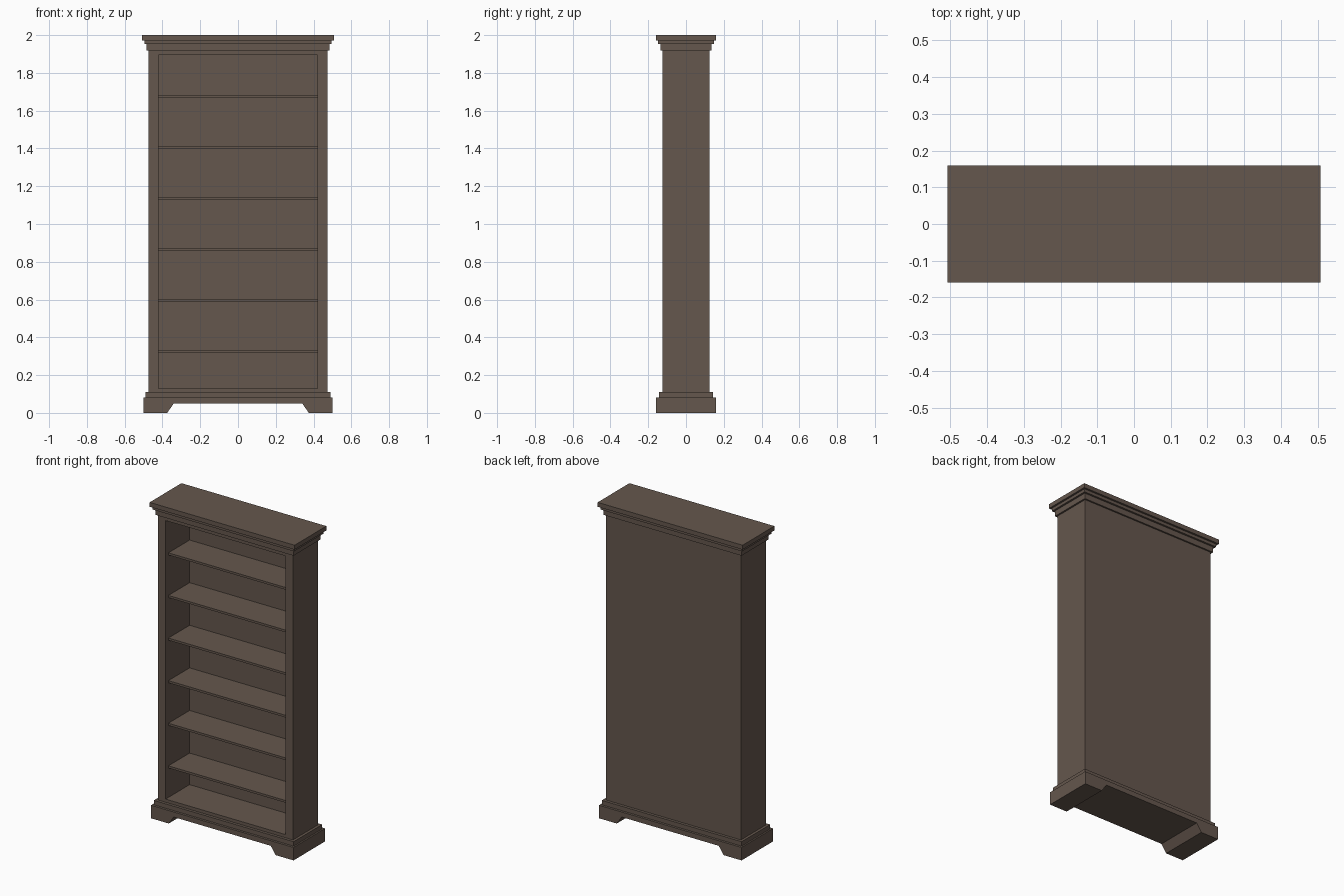
import bpy, bmesh

if "Cube" in bpy.data.objects:
    bpy.data.objects.remove(bpy.data.objects["Cube"])

wood = bpy.data.materials.new("dark_wood")
wood.diffuse_color = (0.13, 0.095, 0.075, 1)
wood.use_nodes = True
wood.node_tree.nodes["Principled BSDF"].inputs["Base Color"].default_value = wood.diffuse_color


def finish(name, bm):
    bmesh.ops.recalc_face_normals(bm, faces=bm.faces)
    me = bpy.data.meshes.new(name)
    bm.to_mesh(me)
    bm.free()
    me.materials.append(wood)
    ob = bpy.data.objects.new(name, me)
    bpy.context.collection.objects.link(ob)
    return ob


def box(name, x0, x1, y0, y1, z0, z1):
    bm = bmesh.new()
    bmesh.ops.create_cube(bm, size=1)
    for v in bm.verts:
        v.co.x = x1 if v.co.x > 0 else x0
        v.co.y = y1 if v.co.y > 0 else y0
        v.co.z = z1 if v.co.z > 0 else z0
    return finish(name, bm)


def slab(name, hx, hy, z0, z1):
    return box(name, -hx, hx, -hy, hy, z0, z1)


W, D = 0.473, 0.125          # carcass half width and half depth
IN, BACK = 0.42, 0.115       # opening half width, inner face of back panel

# Plinth: half outline with bracket foot, mirrored and extruded front to back
half = [(0.34, 0.05), (0.375, 0), (0.50, 0), (0.50, 0.082)]
outline = half + [(-x, z) for x, z in reversed(half)]
bm = bmesh.new()
face = bm.faces.new([bm.verts.new((x, -0.158, z)) for x, z in outline])
ext = bmesh.ops.extrude_face_region(bm, geom=[face])
bmesh.ops.translate(bm, vec=(0, 0.316, 0),
                    verts=[g for g in ext["geom"] if isinstance(g, bmesh.types.BMVert)])
finish("plinth", bm)
slab("plinth_moulding", 0.49, 0.143, 0.082, 0.11)

# Carcass panels
for side, s in (("left", -1), ("right", 1)):
    a, b = sorted((s * IN, s * W))
    box(side + "_side", a, b, -D, D, 0.11, 1.92)
box("back_panel", -IN, IN, BACK, D, 0.11, 1.92)
box("bottom_panel", -IN, IN, -D, BACK, 0.11, 0.13)
box("top_panel", -IN, IN, -D, BACK, 1.895, 1.92)

# Six evenly spaced shelves, set slightly behind the front edge
for i in range(6):
    z = 0.323 + 0.27 * i
    box(f"shelf_{i + 1}", -IN, IN, -0.097, BACK, z - 0.007, z + 0.007)

# Stepped crown
slab("crown_lower", 0.484, 0.135, 1.918, 1.953)
slab("crown_middle", 0.496, 0.147, 1.953, 1.972)
slab("crown_top", 0.508, 0.159, 1.972, 2.0)
